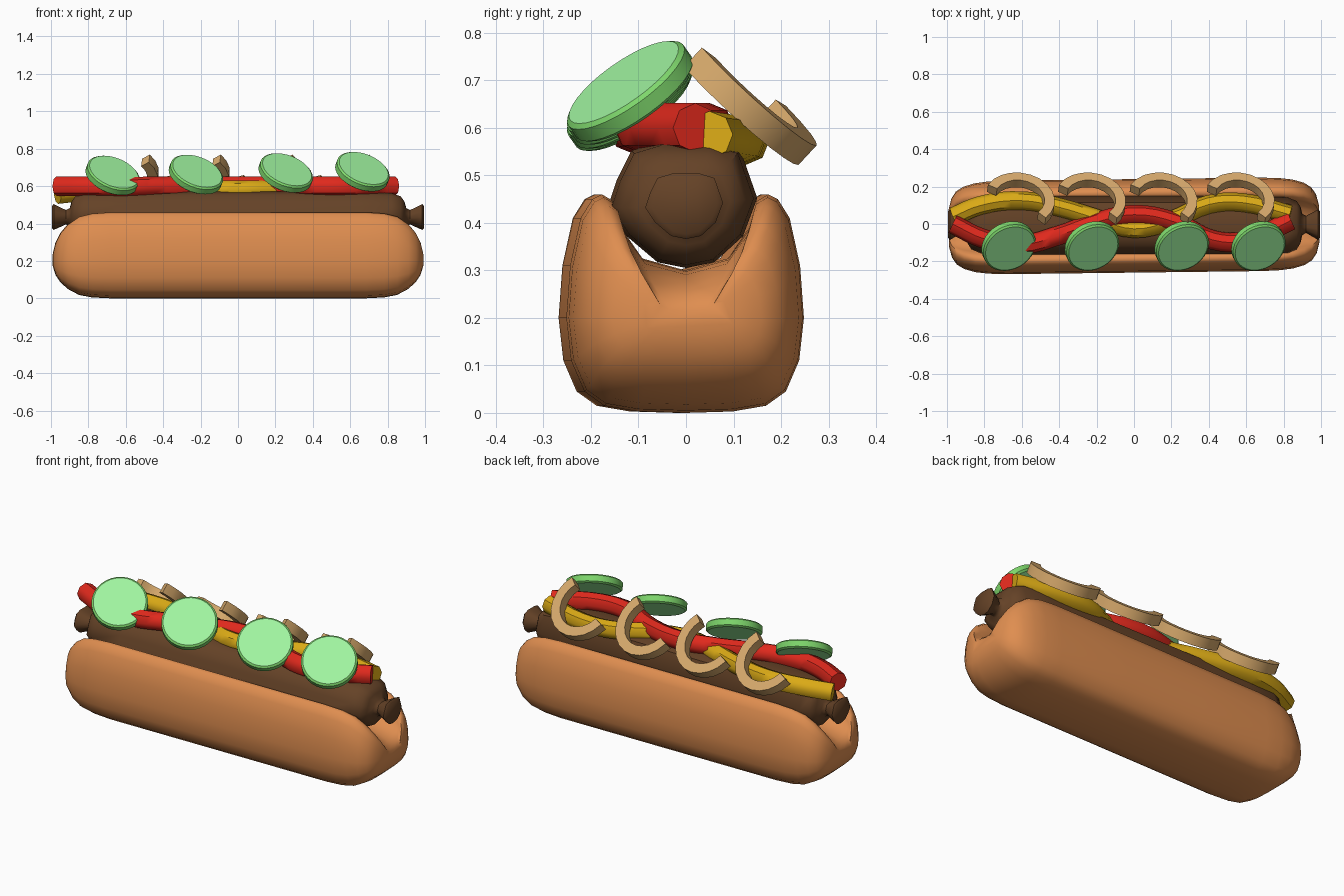
import bpy, bmesh, math
from mathutils import Vector, Matrix

if "Cube" in bpy.data.objects:
    bpy.data.objects.remove(bpy.data.objects["Cube"])


def material(name, color):
    m = bpy.data.materials.new(name)
    m.diffuse_color = (*color, 1)
    m.use_nodes = True
    m.node_tree.nodes["Principled BSDF"].inputs["Base Color"].default_value = m.diffuse_color
    return m


BUN = material("bread", (0.74, 0.27, 0.08))
MEAT = material("meat", (0.13, 0.055, 0.02))
RED = material("red_sauce", (0.74, 0.022, 0.012))
YELLOW = material("yellow_sauce", (0.70, 0.40, 0.008))
RIND = material("pickle_rind", (0.21, 0.68, 0.15))
FLESH = material("pickle_flesh", (0.35, 0.90, 0.35))
ONION = material("onion", (0.68, 0.40, 0.15))


def finish(ob, angle):
    bpy.ops.object.select_all(action='DESELECT')
    ob.select_set(True)
    bpy.context.view_layer.objects.active = ob
    bpy.ops.object.shade_smooth_by_angle(angle=math.radians(angle))


def make(name, bm, mats, angle):
    bmesh.ops.recalc_face_normals(bm, faces=bm.faces)
    me = bpy.data.meshes.new(name)
    bm.to_mesh(me)
    bm.free()
    for m in mats:
        me.materials.append(m)
    ob = bpy.data.objects.new(name, me)
    bpy.context.collection.objects.link(ob)
    finish(ob, angle)
    return ob


def loft(bm, rings, cap=True):
    """Skin closed rings of points; cap both ends."""
    vs = [[bm.verts.new(p) for p in r] for r in rings]
    n = len(vs[0])
    for a, b in zip(vs, vs[1:]):
        for i in range(n):
            bm.faces.new((a[i], a[(i + 1) % n], b[(i + 1) % n], b[i]))
    if cap:
        bm.faces.new(vs[0])
        bm.faces.new(vs[-1][::-1])


def mirrored(stations):
    return [(-s[0], *s[1:]) for s in stations] + list(stations[::-1])


# Bun: U-shaped section lofted along x with rounded ends
half = [(0.10, 0.003), (0.17, 0.015), (0.212, 0.045), (0.24, 0.11), (0.25, 0.20),
        (0.242, 0.31), (0.22, 0.41), (0.195, 0.45), (0.175, 0.46), (0.15, 0.445),
        (0.135, 0.39), (0.09, 0.325)]
section = [(0, 0)] + half + [(0, 0.30)] + [(-y, z) for y, z in half[::-1]]
stations = [(0.99, 0.40, 0.14), (0.975, 0.63, 0.38), (0.95, 0.78, 0.57), (0.91, 0.88, 0.75),
            (0.85, 0.95, 0.91), (0.78, 0.985, 0.975), (0.68, 1, 1), (0.25, 1, 1)]
bm = bmesh.new()
loft(bm, [[(x, y * sy, 0.2 + (z - 0.2) * sz) for y, z in section]
          for x, sy, sz in mirrored(stations)])
bun = make("bun", bm, [BUN], 70)
bun.rotation_euler.z = 0.012
bun.location.y = -0.01

# Sausage with pinched tips
section = [(-0.165, 0.0), (-0.145, 0.06), (-0.115, 0.12), (-0.055, 0.138), (0.055, 0.138),
           (0.115, 0.12), (0.15, 0.02), (0.12, -0.06), (0.06, -0.115), (0, -0.127),
           (-0.06, -0.115), (-0.125, -0.06)]
stations = [(0.995, 0.44), (0.985, 0.52), (0.92, 0.29), (0.90, 0.36), (0.89, 0.62),
            (0.87, 0.82), (0.82, 0.95), (0.65, 1), (0.25, 1)]
bm = bmesh.new()
loft(bm, [[(x, y * s, 0.432 + z * s) for y, z in section] for x, s in mirrored(stations)])
make("sausage", bm, [MEAT], 50)


# Sauce strands: round tubes along a wavy path
def strand(name, pts, mat, radius):
    cu = bpy.data.curves.new(name, 'CURVE')
    cu.dimensions = '3D'
    cu.bevel_depth = radius
    cu.bevel_resolution = 2
    cu.resolution_u = 4
    cu.use_fill_caps = True
    sp = cu.splines.new('BEZIER')
    sp.bezier_points.add(len(pts) - 1)
    for bp, p in zip(sp.bezier_points, pts):
        bp.co = p
        bp.handle_left_type = bp.handle_right_type = 'AUTO'
    cu.materials.append(mat)
    ob = bpy.data.objects.new(name, cu)
    bpy.context.collection.objects.link(ob)
    bpy.ops.object.select_all(action='DESELECT')
    ob.select_set(True)
    bpy.context.view_layer.objects.active = ob
    bpy.ops.object.convert(target='MESH')
    finish(bpy.context.view_layer.objects.active, 45)


strand("ketchup", [(-0.97, 0.0, 0.6), (-0.8, -0.08, 0.6), (-0.6, -0.11, 0.597),
                   (-0.4, -0.06, 0.6), (-0.2, 0.01, 0.6), (0.0, 0.05, 0.6),
                   (0.22, 0.01, 0.6), (0.42, -0.085, 0.6), (0.6, -0.09, 0.6),
                   (0.84, 0.02, 0.6)], RED, 0.052)
strand("mustard", [(-0.965, 0.04, 0.555), (-0.82, 0.10, 0.57), (-0.6, 0.125, 0.572),
                   (-0.4, 0.09, 0.575), (-0.2, 0.03, 0.58), (0.0, -0.025, 0.58),
                   (0.2, 0.02, 0.58), (0.4, 0.105, 0.575), (0.58, 0.115, 0.575),
                   (0.835, 0.05, 0.585)], YELLOW, 0.05)

# Pickle slices: bevelled discs tilted toward the front
tilt = Vector((0.31, -0.55, 0.78)).to_track_quat('Z', 'Y').to_matrix().to_4x4()
for i, (x, z) in enumerate([(-0.67, 0.657), (-0.225, 0.662), (0.255, 0.67), (0.665, 0.677)]):
    bm = bmesh.new()
    loft(bm, [[(r * math.cos(a), r * math.sin(a), h)
               for a in (k * math.tau / 32 for k in range(32))]
              for r, h in ((0.138, -0.024), (0.148, -0.016), (0.148, 0.016), (0.138, 0.024))])
    for f in bm.faces:
        f.material_index = int(len(f.verts) > 4)
    ob = make(f"pickle_slice_{i + 1}", bm, [RIND, FLESH], 30)
    ob.matrix_world = Matrix.Translation((x, -0.118, z)) @ tilt

# Onion pieces: flat partial rings leaning on the back
n = Vector((0.1, 0.68, 0.73)).normalized()
u = (Vector((1, 0, 0)) - n * n.x).normalized()
v = u.cross(n)
if v.z > 0:
    v = -v
for i, x in enumerate((-0.615, -0.235, 0.148, 0.56)):
    c = Vector((x, 0.117, 0.672))
    bm = bmesh.new()
    rings = []
    for k in range(13):
        a = math.radians(-42 + 195 * k / 12)
        d = u * math.cos(a) + v * math.sin(a)
        rings.append([c + d * r + n * h for r, h in
                      ((0.135, -0.028), (0.19, -0.028), (0.19, 0.028), (0.135, 0.028))])
    loft(bm, rings)
    make(f"onion_piece_{i + 1}", bm, [ONION], 30)
